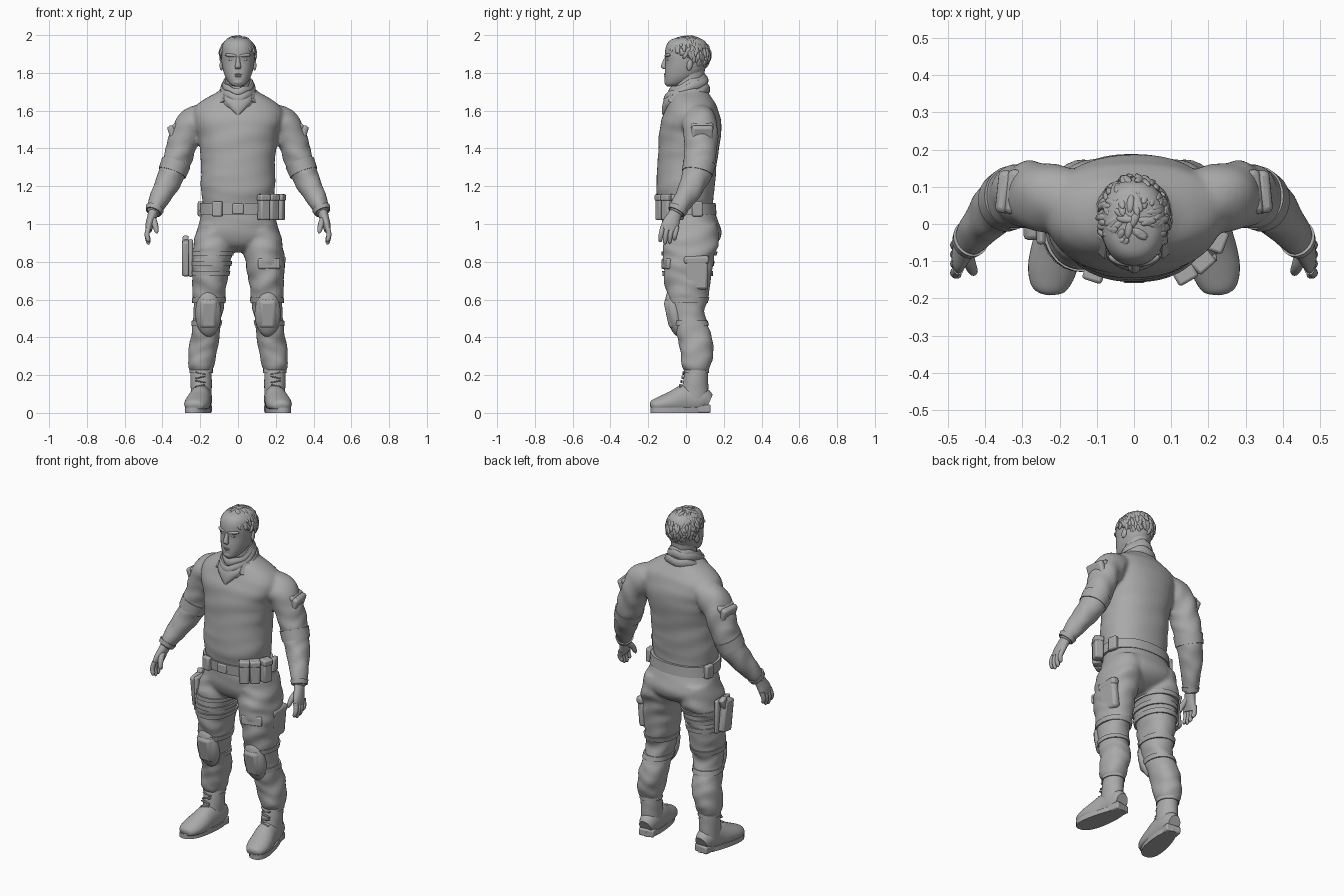
import bpy, bmesh, math, random
from mathutils import Vector, Matrix, Euler

random.seed(4)
if "Cube" in bpy.data.objects:
    bpy.data.objects.remove(bpy.data.objects["Cube"])

grey = bpy.data.materials.new("plain_grey")
grey.use_nodes = True
grey.diffuse_color = (0.4, 0.4, 0.4, 1)
grey.node_tree.nodes["Principled BSDF"].inputs["Base Color"].default_value = (0.4, 0.4, 0.4, 1)


def finish(name, bm, mirror=False, bevel=0, angle=40):
    """Turn a bmesh into a smooth shaded object, mirrored to the right if asked."""
    bmesh.ops.recalc_face_normals(bm, faces=bm.faces)
    mesh = bpy.data.meshes.new(name)
    bm.to_mesh(mesh)
    bm.free()
    mesh.materials.append(grey)
    ob = bpy.data.objects.new(name, mesh)
    bpy.context.collection.objects.link(ob)
    bpy.ops.object.select_all(action='DESELECT')
    bpy.context.view_layer.objects.active = ob
    ob.select_set(True)
    bpy.ops.object.shade_smooth_by_angle(angle=math.radians(angle))
    if bevel:
        mod = ob.modifiers.new("bevel", 'BEVEL')
        mod.width, mod.segments = bevel, 2
    if mirror:
        ob.modifiers.new("mirror", 'MIRROR')
    return ob


def fuse(name, *parts):
    """Melt overlapping parts into one garment with soft seams."""
    bpy.ops.object.select_all(action='DESELECT')
    for ob in parts:
        ob.select_set(True)
    bpy.context.view_layer.objects.active = parts[0]
    bpy.ops.object.convert(target='MESH')
    bpy.ops.object.join()
    ob = bpy.context.view_layer.objects.active
    ob.name = name
    remesh = ob.modifiers.new("remesh", 'REMESH')
    remesh.mode, remesh.voxel_size, remesh.use_smooth_shade = 'VOXEL', .01, True
    soft = ob.modifiers.new("soften", 'SMOOTH')
    soft.factor, soft.iterations = .5, 5


def spline(rows, t):
    """Smooth point at t along rows of x, y, z, radius, radius."""
    i = min(int(t), len(rows) - 2)
    f = t - i
    a, b, c, d = (rows[max(0, min(len(rows) - 1, i + k))] for k in (-1, 0, 1, 2))
    return [q + f * ((r - p) / 2 + f * ((2 * p - 5 * q + 4 * r - s) / 2
            + f * (3 * q - p - 3 * r + s) / 2)) for p, q, r, s in zip(a, b, c, d)]


def loft(name, rows, tilt=False, fold=0, power=2, steps=5, sides=28, floor=0, **kw):
    """Skin of oval rings along a path; tilt squares the rings to the path."""
    bm = bmesh.new()
    rings = []
    count = (len(rows) - 1) * steps
    for k in range(count + 1):
        t = k / steps
        x, y, z, ru, rv = spline(rows, t)
        u, v = Vector((1, 0, 0)), Vector((0, 1, 0))
        if tilt:
            ends = [Vector(spline(rows, max(0, min(len(rows) - 1, t + d)))[:3]) for d in (-.2, .2)]
            axis = (ends[1] - ends[0]).normalized()
            u = (u - axis * u.dot(axis)).normalized()
            v = axis.cross(u)
        ring = []
        for j in range(sides):
            a = math.tau * j / sides
            c, s = math.cos(a), math.sin(a)
            wave = math.sin(z * 75 + 2 * math.sin(2 * a + z * 9)) + math.sin(z * 41 - 3 * a)
            r = (1 + fold * wave) / (abs(c) ** power + abs(s) ** power) ** (1 / power)
            p = Vector((x, y, z)) + u * (c * r * ru) + v * (s * r * rv)
            p.z = max(floor, p.z)
            ring.append(bm.verts.new(p))
        rings.append(ring)
    for lo, hi in zip(rings, rings[1:]):
        for j in range(sides):
            bm.faces.new((lo[j - 1], lo[j], hi[j], hi[j - 1]))
    bm.faces.new(rings[0])
    bm.faces.new(rings[-1])
    return finish(name, bm, **kw)


def stack(rows, x=0):
    """Rows of z, half width, front y, back y become loft rows."""
    return [(x, (f + b) / 2, z, w, (b - f) / 2) for z, w, f, b in rows]


def place(loc, size, rot):
    turn = Euler([math.radians(a) for a in rot]).to_matrix().to_4x4()
    return Matrix.Translation(loc) @ turn @ Matrix.Diagonal((*size, 1))


def box(name, loc, size, rot=(0, 0, 0), bevel=.008, **kw):
    bm = bmesh.new()
    bmesh.ops.create_cube(bm, size=1, matrix=place(loc, size, rot))
    return finish(name, bm, bevel=bevel, **kw)


def ball(name, loc, size, rot=(0, 0, 0), **kw):
    bm = bmesh.new()
    bmesh.ops.create_uvsphere(bm, u_segments=20, v_segments=12, radius=1, matrix=place(loc, size, rot))
    return finish(name, bm, **kw)


def band(name, rows, t, half, grow=.007, sign=1, **kw):
    """Strap that hugs a lofted limb around parameter t."""
    out = []
    for d, g in ((-half, 0), (-half, grow), (half, grow), (half, 0)):
        x, y, z, a, b = spline(rows, t + d)
        out.append((sign * x, y, z, a + g, b + g))
    return loft(name, out, steps=1, **kw)


# Shirt with sleeves
torso = stack([(1.05, .18, -.13, .14), (1.12, .188, -.147, .145), (1.2, .197, -.157, .152),
               (1.35, .197, -.149, .167), (1.48, .217, -.142, .187), (1.56, .24, -.128, .182),
               (1.62, .228, -.1, .165), (1.66, .178, -.085, .142), (1.695, .115, -.07, .118),
               (1.73, .07, -.05, .1)])
arm = [(.15, .06, 1.575, .065, .08), (.235, .072, 1.533, .087, .093), (.285, .078, 1.45, .08, .09),
       (.315, .075, 1.36, .077, .085), (.348, .06, 1.27, .072, .078), (.392, .02, 1.18, .061, .065),
       (.432, -.03, 1.1, .047, .051), (.451, -.055, 1.055, .035, .039)]
fuse("shirt", loft("torso", torso, power=2.2, fold=.007, sides=40),
     loft("sleeves", arm, tilt=True, fold=.026, steps=7, mirror=True))
band("sleeve_cuffs", arm, 6.5, .22, .006, tilt=True, mirror=True)
band("elbow_pads", arm, 3.7, .3, .004, tilt=True, mirror=True)
box("sleeve_pockets", (.333, .085, 1.46), (.04, .115, .13), (0, 20, 6), bevel=.015, mirror=True)
box("sleeve_flaps", (.32, .086, 1.515), (.045, .12, .04), (0, 26, 6), bevel=.014, mirror=True)

# Trousers
legs = []
for x, row in [(.112, (1, .095, -.1, .17)), (.13, (.89, .108, -.119, .17)),
               (.142, (.8, .104, -.122, .144)), (.15, (.7, .093, -.114, .132)),
               (.153, (.62, .086, -.1, .12)), (.157, (.54, .078, -.082, .1)),
               (.168, (.46, .074, -.062, .117)), (.177, (.38, .077, -.04, .144)),
               (.19, (.3, .074, -.028, .142)), (.196, (.245, .067, -.022, .13)),
               (.197, (.215, .055, 0, .112))]:
    legs += stack([row], x)
hips = stack([(1.1, .18, -.13, .14), (1.03, .198, -.128, .165), (.97, .214, -.125, .187),
              (.92, .21, -.115, .18), (.88, .15, -.085, .14), (.85, .05, -.03, .08)])
fuse("trousers", loft("hips", hips, power=2.3, fold=.006, sides=36),
     loft("legs", legs, fold=.024, power=2.2, steps=7, mirror=True))

# Belt with buckle and pouches
loft("belt", stack([(1.05, .19, -.13, .15), (1.05, .204, -.148, .162),
                    (1.11, .2, -.152, .157), (1.11, .18, -.13, .14)]), power=2.3, steps=1, sides=36)
box("buckle", (0, -.152, 1.08), (.06, .014, .055))
for i, (x, y, turn) in enumerate([(.135, -.13, 30), (.182, -.098, 42), (.22, -.045, 70)]):
    box(f"pouch_{i}", (x, y, 1.085), (.056, .05, .13), (0, 0, turn), bevel=.01)
    box(f"pouch_flap_{i}", (x, y, 1.14), (.06, .056, .035), (0, 0, turn))
for i, (x, y, turn) in enumerate([(.2, .06, 100), (-.195, .06, 80), (-.11, -.14, -18)]):
    box(f"belt_case_{i}", (x, y, 1.08), (.055, .03, .08), (0, 0, turn))

# Knee pads
ball("knee_pads", (.157, -.06, .525), (.069, .045, .125), (12, 0, 0), mirror=True)
box("knee_caps", (.157, -.082, .525), (.096, .046, .16), (12, 0, 0), bevel=.022, mirror=True)
for t in (4.3, 5.8):
    band("knee_straps", legs, t, .17, .006, power=2.2, mirror=True)

# Right thigh holster and its straps, left thigh pocket
for i, t in enumerate((1.5, 2.1, 2.6)):
    band(f"thigh_strap_{i}", legs, t, .13, .007, sign=-1, power=2.2)
box("holster_plate", (-.25, .01, .82), (.025, .13, .2), bevel=.01)
box("holster", (-.275, .01, .82), (.045, .085, .19), (8, 0, 0), bevel=.014)
box("pistol_grip", (-.277, .035, .9), (.032, .045, .07), (-25, 0, 0))
box("thigh_pocket", (.222, .055, .735), (.045, .125, .165), (0, 5, 0), bevel=.016)
box("thigh_pocket_flap", (.23, .055, .81), (.045, .135, .045), (0, 5, 0), bevel=.014)
box("front_flap", (.165, -.105, .79), (.12, .022, .055), (-3, 0, 16))

# Boots
shaft = stack([(.25, .055, .0, .115), (.2, .056, -.01, .117), (.13, .056, -.022, .117),
               (.07, .053, -.03, .115)], .195)
loft("boot_shafts", shaft, fold=.01, mirror=True)
band("boot_cuffs", shaft, .6, .2, .006, mirror=True)
loft("boot_feet", [(.188, .122, .055, .038, .045), (.19, .08, .07, .053, .07),
                   (.198, 0, .07, .058, .08), (.211, -.07, .055, .066, .062),
                   (.222, -.13, .045, .064, .045), (.231, -.175, .038, .045, .03),
                   (.233, -.188, .035, .015, .012)], tilt=True, floor=.02, mirror=True)
sole = [(.208, -.032, z, .07, .157) for z in (0, .028)]
ob = loft("boot_soles", sole, steps=1, power=2.4, mirror=True)
for v in ob.data.vertices:
    # waist the sole and splay it outward
    y = v.co.y + .032
    v.co.x = .208 + (v.co.x - .208) * (.86 - y * .9) - y * .18
box("boot_heels", (.188, .085, .022), (.09, .08, .044), (0, 0, 9), mirror=True)
for i in range(6):
    box("boot_laces", (.203 - i * .001, -.042 + i * .006, .1 + i * .022), (.055, .012, .007),
        (0, 12 * (-1) ** i, 0), bevel=.002, mirror=True)

# Hands
loft("palms", [(.445, -.048, 1.07, .028, .032), (.456, -.066, 1.035, .025, .038),
               (.468, -.083, .995, .022, .046), (.474, -.092, .965, .017, .044)],
     tilt=True, mirror=True)
for i in range(4):
    y = -.128 + i * .025
    drop = (.0, .012, .008, -.008)[i]
    loft("fingers", [(.472, y + .005, .985, .014, .014), (.482, y - .004, .945, .013, .013),
                     (.474, y - .008, .915 - drop, .011, .011), (.468, y - .008, .907 - drop, .004, .004)],
         tilt=True, sides=10, steps=3, mirror=True)
loft("thumbs", [(.452, -.075, 1.03, .018, .02), (.44, -.11, 1.0, .016, .016),
                (.432, -.128, .965, .012, .012), (.43, -.132, .95, .004, .004)],
     tilt=True, sides=12, steps=3, mirror=True)

# Neck, scarf and collar
loft("neck", stack([(1.64, .085, -.07, .11), (1.72, .068, -.06, .095), (1.82, .066, -.05, .1)]))
for i, (y, z, w, d, slope) in enumerate([(0, 1.71, .08, .105, 23), (.008, 1.732, .07, .088, 22),
                                         (.004, 1.675, .098, .11, 20)]):
    loops = []
    bm = bmesh.new()
    for k in range(32):
        a = math.tau * k / 32
        side, ahead = math.cos(a), math.sin(a)
        lift = ahead * math.tan(math.radians(slope)) * d + .005 * math.sin(5 * a + i)
        mid, out = Vector((w * side, y + d * ahead, z + lift)), Vector((side, ahead, 0))
        loops.append([bm.verts.new(mid + out * .014 * math.cos(b) + Vector((0, 0, .026 * math.sin(b))))
                      for b in (math.tau * j / 10 for j in range(10))])
    for k in range(32):
        for j in range(10):
            bm.faces.new((loops[k - 1][j - 1], loops[k - 1][j], loops[k][j], loops[k][j - 1]))
    finish(f"scarf_fold_{i}", bm)
loft("scarf_drape", stack([(1.58, .008, -.127, -.11), (1.61, .04, -.128, -.08),
                           (1.65, .075, -.12, -.04), (1.68, .08, -.105, 0)]), steps=3)
box("collar_points", (.088, -.055, 1.67), (.05, .014, .075), (-30, 24, 42), bevel=.004, mirror=True)

# Head and face
loft("head", stack([(1.728, .018, -.1, -.05), (1.74, .042, -.11, -.005), (1.77, .063, -.113, .05),
                    (1.81, .078, -.112, .095), (1.86, .087, -.108, .115), (1.9, .088, -.112, .12),
                    (1.945, .084, -.104, .115), (1.975, .062, -.08, .09), (1.99, .025, -.03, .04)]),
     power=2.25, sides=32)
loft("nose", [(0, -.103, 1.885, .01, .008), (0, -.112, 1.86, .011, .012),
              (0, -.118, 1.832, .016, .015), (0, -.108, 1.82, .012, .01)], sides=12, steps=3)
ball("brows", (.036, -.097, 1.893), (.034, .014, .01), (0, -4, 18), mirror=True)
ball("eyes", (.034, -.094, 1.87), (.015, .01, .007), (0, 0, 14), mirror=True)
for z in (1.792, 1.782):
    ball("lips", (0, -.107, z), (.023, .009, .005))
ball("chin", (0, -.098, 1.752), (.028, .017, .018))
ball("ears", (.087, .02, 1.842), (.01, .016, .03), (-12, 0, 14), mirror=True)

# Short ruffled hair, a shell covered in locks
centre, spread = Vector((0, .008, 1.893)), Vector((.094, .12, .098))


def hairline(p):
    return 1.872 - .6 * p.y


bm = bmesh.new()
bmesh.ops.create_uvsphere(bm, u_segments=36, v_segments=22, radius=1,
                          matrix=place(centre, spread, (0, 0, 0)))
bmesh.ops.delete(bm, geom=[v for v in bm.verts if v.co.z < hairline(v.co)], context='VERTS')
ob = finish("hair", bm)
ob.modifiers.new("thickness", 'SOLIDIFY').thickness = .012
bm = bmesh.new()
for i in range(220):
    way = Vector([random.gauss(0, 1) for k in range(3)]).normalized()
    spot = centre + way * spread
    if spot.z > hairline(spot) + .015:
        turn = way.to_track_quat('Z', 'Y').to_matrix().to_4x4()
        twist = Matrix.Rotation(random.uniform(-.6, .6), 4, 'Z')
        tip = Matrix.Rotation(random.uniform(-.2, .2), 4, 'X')
        bmesh.ops.create_icosphere(bm, subdivisions=2, radius=1, matrix=Matrix.Translation(spot)
                                   @ turn @ twist @ tip @ Matrix.Diagonal((.011, .027, .008, 1)))
finish("hair_locks", bm, angle=30)
